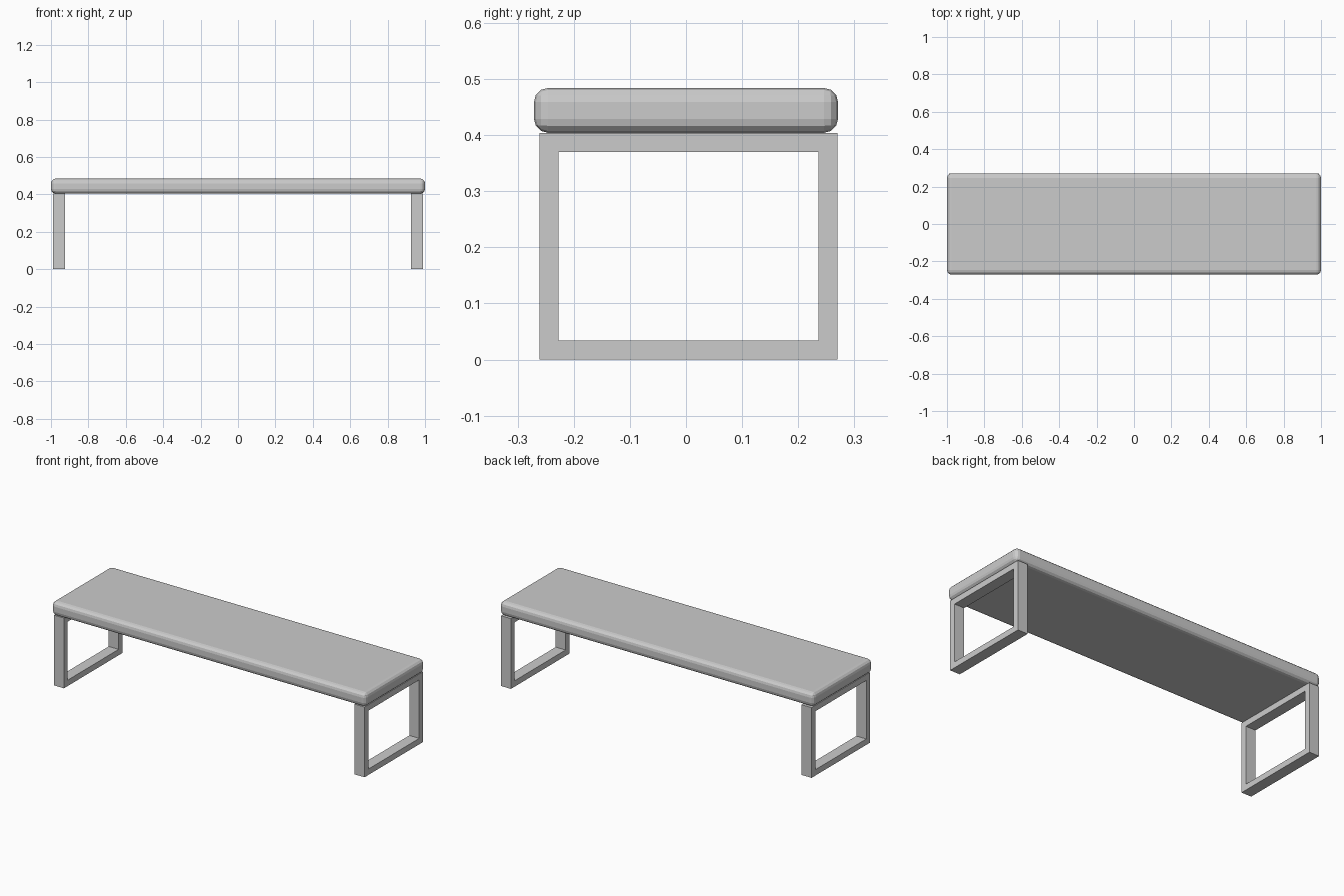
import bpy
import bmesh

cube = bpy.data.objects.get("Cube")
if cube:
    bpy.data.objects.remove(cube, do_unlink=True)

grey = bpy.data.materials.new("neutral_grey")
grey.use_nodes = True
colour = (0.6, 0.6, 0.6, 1)
grey.diffuse_color = colour
grey.node_tree.nodes["Principled BSDF"].inputs["Base Color"].default_value = colour


def finish(name, bm):
    bmesh.ops.recalc_face_normals(bm, faces=bm.faces)
    mesh = bpy.data.meshes.new(name)
    bm.to_mesh(mesh)
    bm.free()
    mesh.materials.append(grey)
    obj = bpy.data.objects.new(name, mesh)
    bpy.context.collection.objects.link(obj)
    return obj


# Padded seat: a slab with every edge rounded
def build_seat(size, bottom, radius):
    bm = bmesh.new()
    bmesh.ops.create_cube(bm, size=1)
    bmesh.ops.scale(bm, vec=size, verts=bm.verts)
    bmesh.ops.translate(bm, vec=(0, 0, bottom + size[2] / 2), verts=bm.verts)
    seat = finish("seat", bm)
    bevel = seat.modifiers.new("rounded_edges", "BEVEL")
    bevel.width = radius
    bevel.segments = 3


# Rectangular loop leg: a square bar section swept around four corners
def build_leg(name, x0, x1, y0, y1, height, bar):
    bm = bmesh.new()

    def loop(x, inset):
        low, high = y0 + inset, y1 - inset
        bottom, top = inset, height - inset
        corners = [(low, bottom), (high, bottom), (high, top), (low, top)]
        return [bm.verts.new((x, y, z)) for y, z in corners]

    loops = [loop(x0, 0), loop(x1, 0), loop(x1, bar), loop(x0, bar)]
    for a, b in zip(loops, loops[1:] + loops[:1]):
        for i in range(4):
            j = (i + 1) % 4
            bm.faces.new((a[i], a[j], b[j], b[i]))
    finish(name, bm)


build_seat((2, 0.542, 0.08), 0.404, 0.025)
for name, side in (("left_leg_frame", 1), ("right_leg_frame", -1)):
    build_leg(name, side * 0.988, side * 0.925, -0.261, 0.27, 0.404, 0.034)
